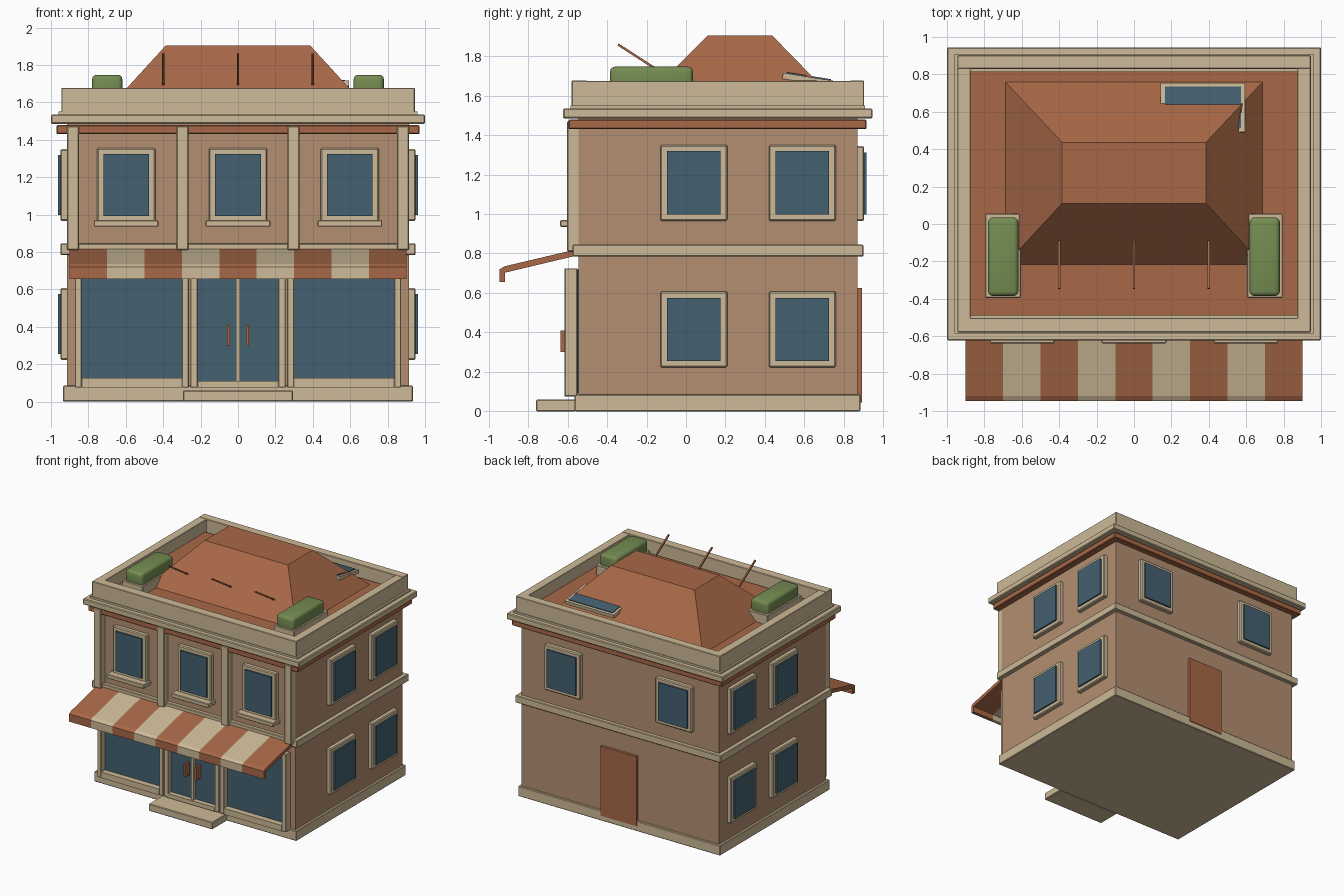
import bpy, bmesh, math
from mathutils import Matrix

if "Cube" in bpy.data.objects:
    bpy.data.objects.remove(bpy.data.objects["Cube"])


def material(name, r, g, b):
    m = bpy.data.materials.new(name)
    lin = [(c / 255 / 12.92) if c < 10 else ((c / 255 + 0.055) / 1.055) ** 2.4 for c in (r, g, b)]
    m.diffuse_color = (*lin, 1)
    m.use_nodes = True
    m.node_tree.nodes["Principled BSDF"].inputs["Base Color"].default_value = m.diffuse_color
    return m


WALL = material("tan wall", 180, 143, 113)
CREAM = material("cream trim", 205, 186, 152)
TERRA = material("terracotta", 168, 104, 71)
GLASS = material("blue glass", 68, 96, 112)
GREEN = material("hedge green", 117, 141, 82)


def finish(name, bm, mat):
    bmesh.ops.recalc_face_normals(bm, faces=bm.faces)
    me = bpy.data.meshes.new(name)
    bm.to_mesh(me)
    bm.free()
    ob = bpy.data.objects.new(name, me)
    bpy.context.collection.objects.link(ob)
    me.materials.append(mat)
    return ob


def box(name, x, y, z, mat, bevel=0.0, segs=1):
    """Box from (min, max) ranges with an optional bevel."""
    bm = bmesh.new()
    bmesh.ops.create_cube(bm, size=1)
    for v in bm.verts:
        v.co = [r[0] if c < 0 else r[1] for c, r in zip(v.co, (x, y, z))]
    if bevel:
        bmesh.ops.bevel(bm, geom=bm.edges[:], offset=bevel, segments=segs, profile=0.5, affect='EDGES')
    return finish(name, bm, mat)


def extrude_x(name, profile, x0, x1, mat):
    """Extrude a (y, z) profile along x."""
    bm = bmesh.new()
    f = bm.faces.new([bm.verts.new((x0, y, z)) for y, z in profile])
    new = bmesh.ops.extrude_face_region(bm, geom=[f])["geom"]
    bmesh.ops.translate(bm, vec=(x1 - x0, 0, 0), verts=[g for g in new if isinstance(g, bmesh.types.BMVert)])
    return finish(name, bm, mat)


def window(name, origin, angle, w, h):
    """Bevelled frame with a glass plate, facing -y before turning by angle."""
    m = Matrix.Translation(origin) @ Matrix.Rotation(angle, 4, 'Z')
    a, b = w / 2, h / 2
    parts = [box(name + "_frame", (-a, a), (-0.035, 0.02), (-b, b), CREAM, 0.007),
             box(name + "_glass", (-a + 0.034, a - 0.034), (-0.048, -0.01), (-b + 0.032, b - 0.032), GLASS)]
    for p in parts:
        p.data.transform(m)


# main body, plinth, step
box("body", (-0.915, 0.915), (-0.545, 0.868), (0.03, 1.5), WALL)
box("plinth", (-0.935, 0.935), (-0.565, 0.885), (0, 0.085), CREAM, 0.005)
box("front_step", (-0.295, 0.295), (-0.76, -0.56), (0, 0.06), CREAM, 0.005)

# horizontal bands and cornice
box("middle_band", (-0.95, 0.95), (-0.575, 0.9), (0.785, 0.845), CREAM, 0.005)
box("terracotta_band", (-0.97, 0.97), (-0.595, 0.915), (1.43, 1.478), TERRA, 0.005)
box("cornice", (-1, 1), (-0.623, 0.945), (1.485, 1.535), CREAM, 0.006)
box("parapet_ledge", (-0.96, 0.96), (-0.585, 0.908), (1.53, 1.55), CREAM)

# parapet walls
box("parapet_front", (-0.945, 0.945), (-0.58, -0.502), (1.545, 1.677), CREAM, 0.004)
box("parapet_back", (-0.945, 0.945), (0.83, 0.903), (1.545, 1.677), CREAM, 0.004)
for s, side in ((-1, "left"), (1, "right")):
    box("parapet_" + side, sorted((s * 0.873, s * 0.945)), (-0.51, 0.84), (1.545, 1.675), CREAM, 0.003)

# roof floor and hipped roof
box("roof_floor", (-0.873, 0.873), (-0.49, 0.815), (1.53, 1.575), TERRA)
bm = bmesh.new()
bmesh.ops.create_cube(bm, size=1)
for v in bm.verts:
    top = v.co.z > 0
    v.co = (math.copysign(0.385 if top else 0.69, v.co.x),
            (0.11 if top else -0.22) if v.co.y < 0 else (0.437 if top else 0.762),
            1.905 if top else 1.572)
finish("hip_roof", bm, TERRA)

# slanted roof rods
for i, x in enumerate((-0.4, 0, 0.4)):
    rod = box(f"roof_rod_{i}", (-0.006, 0.006), (-0.152, 0.152), (-0.006, 0.006), TERRA)
    rod.data.transform(Matrix.Translation((x, -0.217, 1.777)) @ Matrix.Rotation(-math.atan2(0.165, 0.255), 4, 'X'))

# skylight sunk into the back slope
for p in (box("skylight_frame", (-0.225, 0.225), (-0.132, 0.132), (-0.03, 0), CREAM),
          box("skylight_glass", (-0.203, 0.203), (-0.112, 0.112), (-0.01, 0.006), GLASS)):
    p.data.transform(Matrix.Translation((0.368, 0.623, 1.695)) @ Matrix.Rotation(math.radians(-9), 4, 'X'))

# planters with hedges
for s, side in ((-1, "left"), (1, "right")):
    box("planter_" + side, sorted((s * 0.605, s * 0.795)), (-0.395, 0.057), (1.57, 1.655), CREAM, 0.005)
    h = box("hedge_" + side, sorted((s * 0.618, s * 0.78)), (-0.385, 0.035), (1.62, 1.747), GREEN, 0.025, 3)
    bpy.context.view_layer.objects.active = h
    h.select_set(True)
    bpy.ops.object.shade_smooth_by_angle()
    h.select_set(False)

# upper front pilasters
for i, x in enumerate((-0.882, -0.296, 0.296, 0.882)):
    box(f"upper_pilaster_{i}", (x - 0.032, x + 0.032), (-0.602, -0.54), (0.81, 1.472), CREAM, 0.005)

# upper front windows with sills
for i, x in enumerate((-0.598, 0, 0.598)):
    window(f"front_window_{i}", (x, -0.545, 1.158), 0, 0.312, 0.395)
    box(f"front_sill_{i}", (x - 0.173, x + 0.173), (-0.638, -0.54), (0.935, 0.97), CREAM, 0.005)

# side windows on both floors
for s, side in ((-1, "left"), (1, "right")):
    for j, z in enumerate((0.415, 1.158)):
        for i, y in enumerate((0.04, 0.59)):
            window(f"{side}_window_{j}{i}", (s * 0.915, y, z), s * math.pi / 2, 0.34, 0.385)

# back windows and back door
for i, x in enumerate((-0.515, 0.515)):
    window(f"back_window_{i}", (x, 0.868, 1.155), math.pi, 0.335, 0.38)
box("back_door", (-0.165, 0.165), (0.85, 0.891), (0.045, 0.625), TERRA)

# shop front: glass, posts and rails
FY = (-0.615, -0.55)
for s, side in ((-1, "left"), (1, "right")):
    box("shop_glass_" + side, sorted((s * 0.27, s * 0.85)), (-0.566, -0.54), (0.09, 0.72), GLASS)
    for n, a, b in (("outer", 0.835, 0.872), ("inner", 0.262, 0.3)):
        box(f"shop_post_{n}_{side}", sorted((s * a, s * b)), FY, (0.075, 0.725), CREAM, 0.004)
    for n, z in (("bottom", (0.075, 0.125)), ("top", (0.685, 0.725))):
        box(f"shop_rail_{n}_{side}", sorted((s * 0.3, s * 0.835)), FY, z, CREAM)
    # double door
    box("door_glass_" + side, sorted((s * 0.01, s * 0.22)), (-0.575, -0.54), (0.1, 0.7), GLASS)
    box("door_post_" + side, sorted((s * 0.215, s * 0.255)), FY, (0.075, 0.725), CREAM, 0.004)
    box("door_handle_" + side, sorted((s * 0.044, s * 0.06)), (-0.637, -0.57), (0.3, 0.41), TERRA)
box("door_centre_post", (-0.01, 0.01), (-0.605, -0.55), (0.1, 0.7), CREAM)
box("door_rail_bottom", (-0.215, 0.215), FY, (0.075, 0.11), CREAM)
box("door_rail_top", (-0.215, 0.215), FY, (0.685, 0.725), CREAM)

# striped awning
PROFILE = [(-0.56, 0.82), (-0.92, 0.735), (-0.945, 0.72), (-0.945, 0.655),
           (-0.917, 0.655), (-0.917, 0.703), (-0.56, 0.788)]
for i in range(9):
    extrude_x(f"awning_stripe_{i}", PROFILE, -0.9 + 0.2 * i, -0.7 + 0.2 * i, CREAM if i % 2 else TERRA)
